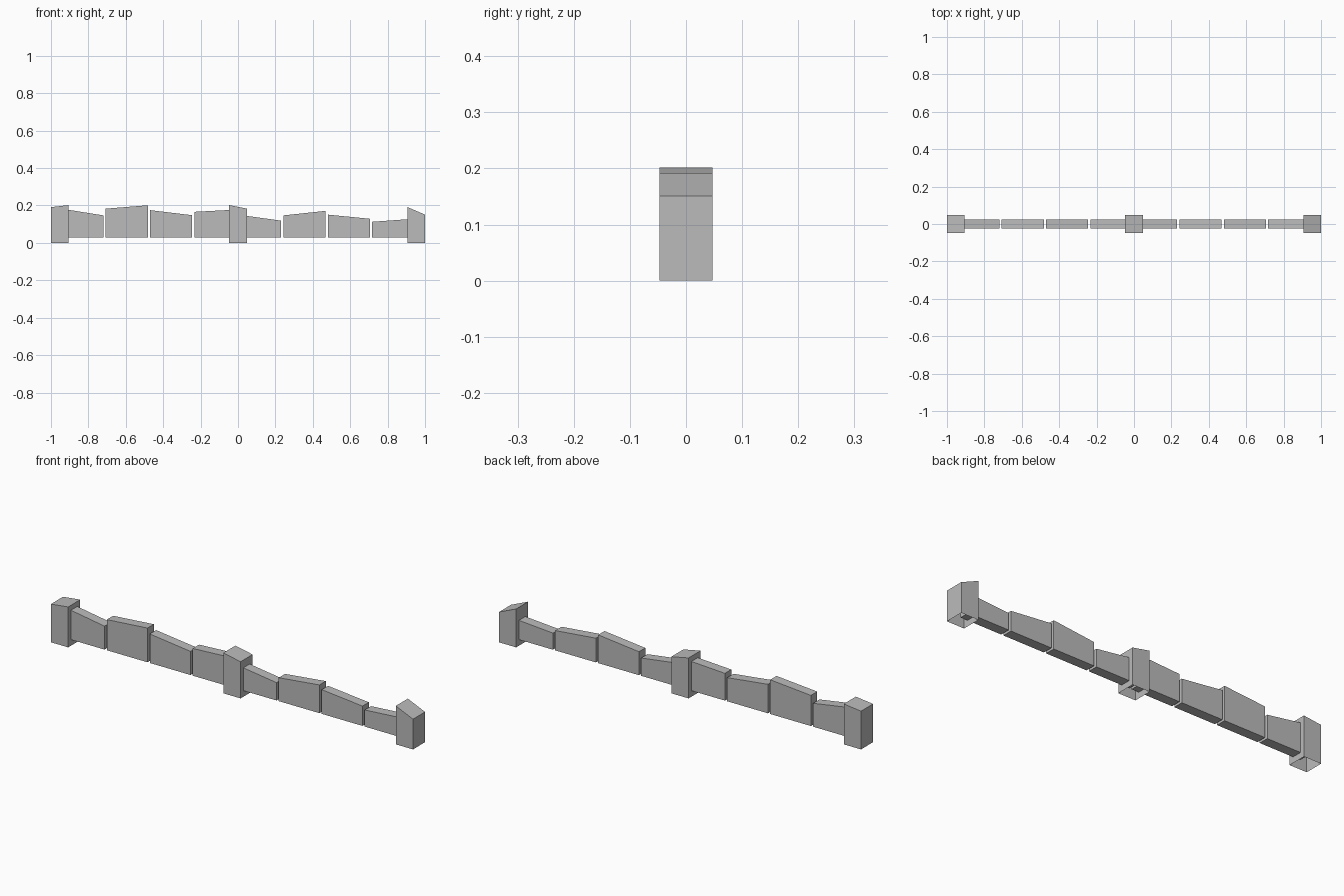
import bpy
import bmesh

cube = bpy.data.objects.get("Cube")
if cube:
    bpy.data.objects.remove(cube, do_unlink=True)

GREY = (0.5, 0.5, 0.5, 1.0)
stone = bpy.data.materials.new("plain_grey")
stone.use_nodes = True
stone.diffuse_color = GREY
stone.node_tree.nodes["Principled BSDF"].inputs["Base Color"].default_value = GREY


def sloped_block(name, x, width, depth, base, left_top, right_top, open_base=False):
    """Box whose top slopes from one end to the other."""
    profile = [(x, base), (x + width, base), (x + width, right_top), (x, left_top)]
    bm = bmesh.new()
    front = bm.faces.new([bm.verts.new((px, -depth / 2, pz)) for px, pz in profile])
    back = bmesh.ops.extrude_face_region(bm, geom=[front])["geom"]
    verts = [v for v in back if isinstance(v, bmesh.types.BMVert)]
    bmesh.ops.translate(bm, verts=verts, vec=(0, depth, 0))
    bmesh.ops.recalc_face_normals(bm, faces=bm.faces)
    if open_base:
        under = [f for f in bm.faces if f.normal.z < -0.9]
        bmesh.ops.delete(bm, geom=under, context='FACES')
    mesh = bpy.data.meshes.new(name)
    bm.to_mesh(mesh)
    bm.free()
    mesh.materials.append(stone)
    obj = bpy.data.objects.new(name, mesh)
    bpy.context.collection.objects.link(obj)


# Posts: hollow underneath, with slanted tops
for name, x, left, right in [("right_post", -1.0, 0.191, 0.202),
                             ("middle_post", -0.0475, 0.202, 0.183),
                             ("left_post", 0.905, 0.192, 0.151)]:
    sloped_block(name, x, 0.095, 0.095, 0.0, left, right, open_base=True)

# Wall panels: evenly spaced, end panels run into the posts
tops = [(0.183, 0.147), (0.183, 0.201), (0.175, 0.148), (0.166, 0.178),
        (0.15, 0.119), (0.147, 0.171), (0.151, 0.129), (0.113, 0.129)]
for i, (left, right) in enumerate(tops):
    sloped_block(f"wall_panel_{i + 1}", -0.945 + i * 0.2375, 0.225, 0.05, 0.03, left, right)
